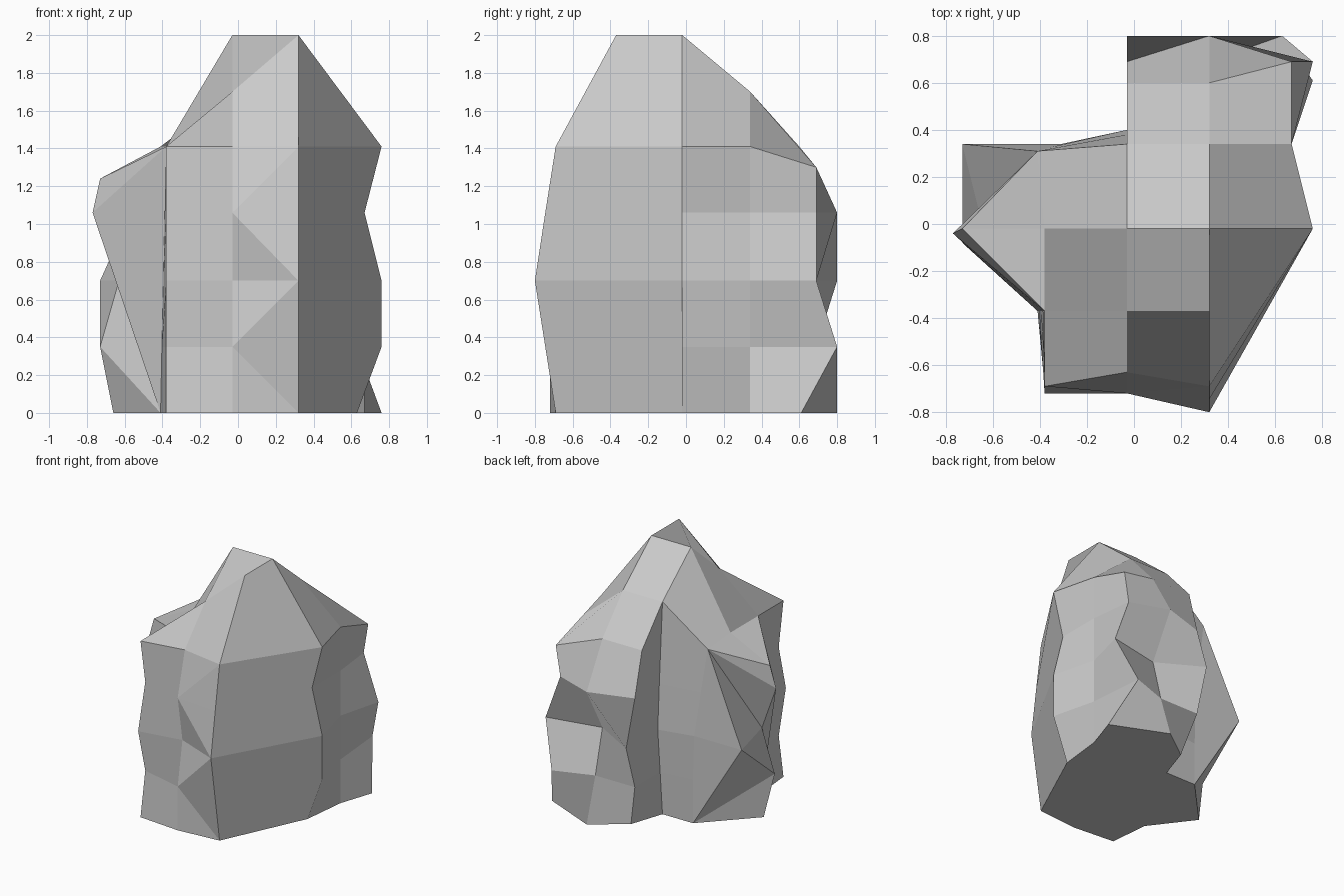
import bpy, bmesh

if "Cube" in bpy.data.objects:
    bpy.data.objects.remove(bpy.data.objects["Cube"])

# Main body cross-sections, each running counter-clockwise from the front left to the back left,
# with the last point closing the ring on the left side
rings = {
    0.00: [(-.38, -.69), (-.03, -.72), (.32, -.69), (.63, -.02), (.67, .34), (.76, .61), (.32, .80),
           (.06, .61), (-.03, .34), (-.30, .34), (-.41, -.37)],
    0.35: [(-.38, -.63), (-.03, -.72), (.32, -.745), (.76, -.02), (.67, .34), (.63, .80), (.32, .69),
           (-.03, .69), (-.03, .37), (-.30, .34), (-.403, -.37)],
    0.70: [(-.38, -.72), (-.03, -.66), (.32, -.80), (.76, -.02), (.67, .34), (.76, .69), (.32, .60),
           (-.03, .80), (-.03, .40), (-.31, .34), (-.395, -.37)],
    1.06: [(-.38, -.63), (-.03, -.72), (.32, -.745), (.67, -.02), (.67, .34), (.63, .69), (.32, .80),
           (-.03, .69), (-.03, .38), (-.36, .325), (-.388, -.37)],
    1.41: [(-.38, -.69), (-.03, -.63), (.32, -.69), (.76, -.02), (.67, .34), (.67, .69), (.32, .60),
           (-.03, .60), (-.03, .34), (-.41, .31), (-.38, -.37)],
}
shoulder_z = {5: 1.30, 8: 1.70}     # corners off the top ring's level
# Bend direction of the warped wall panels, bottom to top
bends = {0: "/\\/\\", 5: "\\//\\", 6: "//\\/"}

bm = bmesh.new()
loops = []
for z, ring in rings.items():
    loops.append([bm.verts.new((x, y, shoulder_z.get(i, z) if z == 1.41 else z))
                  for i, (x, y) in enumerate(ring)])


def add_faces(*faces):
    for face in faces:
        bm.faces.new(face)


# Side walls; a panel bends along the diagonal from its first corner
for level, (low, high) in enumerate(zip(loops, loops[1:])):
    for i in (0, 3, 4, 5, 6, 7, 8, 10):
        j = (i + 1) % len(low)
        if bends.get(i, "////")[level] == "/":
            add_faces((low[i], low[j], high[j], high[i]))
        else:
            add_faces((low[j], high[j], high[i], low[i]))

# Narrow front strip
bb = [loop[1] for loop in loops]
cc = [loop[2] for loop in loops]
add_faces((bb[0], cc[0], bb[1]), (bb[1], cc[0], cc[1]), (bb[1], cc[1], cc[2]),
          (bb[1], cc[2], bb[2]), (cc[2], bb[3], bb[2]), (cc[2], cc[3], bb[3]),
          (cc[3], cc[4], bb[3]), (bb[3], cc[4], bb[4]))

# Two broad facets at the front right
for k in (0, 2):
    add_faces([loops[k + n][2] for n in (2, 1, 0)] + [loops[k + n][3] for n in (0, 1, 2)])

# Peak
a, b, c, d, e, f, g, h, i, j, m = loops[-1]
p, q, r, s, t, n = [bm.verts.new(co) for co in (
    (.32, -.37, 2), (.32, -.02, 2), (-.03, -.02, 2),
    (-.03, -.37, 1.7), (.32, .34, 1.7), (-.38, -.02, 1.41))]
add_faces((a, b, s, m), (b, c, p, s), (c, d, q, p), (p, q, r, s), (d, e, t, q),
          (f, g, t, e), (t, g, h, i), (q, t, i, r), (i, j, n, r), (s, r, n, m))

# Jutting left side: back corner, foot, lower lip, notch, upper lip, shoulder
back, foot, lip, notch, brow, top = [bm.verts.new(co) for co in (
    (-.73, .34, .70), (-.66, -.04, 0), (-.73, -.08, .35),
    (-.63, -.06, .70), (-.77, -.04, 1.06), (-.73, -.02, 1.24))]
jj = [loop[9] for loop in loops]
mm = [loop[10] for loop in loops]
add_faces((n, j, top), (n, top, m), (j, brow, top), (m, top, brow),
          (jj[0], back, jj[2], jj[1]), (jj[2], back, jj[4], jj[3]),
          (jj[0], lip, back), (jj[0], foot, lip), (foot, mm[0], lip), [brow] + mm,
          (j, back, notch), (j, notch, brow),
          (back, lip, notch), (notch, lip, mm[0]), (notch, mm[0], brow))

# Flat underside
base = loops[0]
add_faces((base[:10] + [foot, base[10]])[::-1])

bmesh.ops.recalc_face_normals(bm, faces=bm.faces[:])
mesh = bpy.data.meshes.new("boulder")
bm.to_mesh(mesh)
bm.free()
bpy.context.collection.objects.link(bpy.data.objects.new("boulder", mesh))
